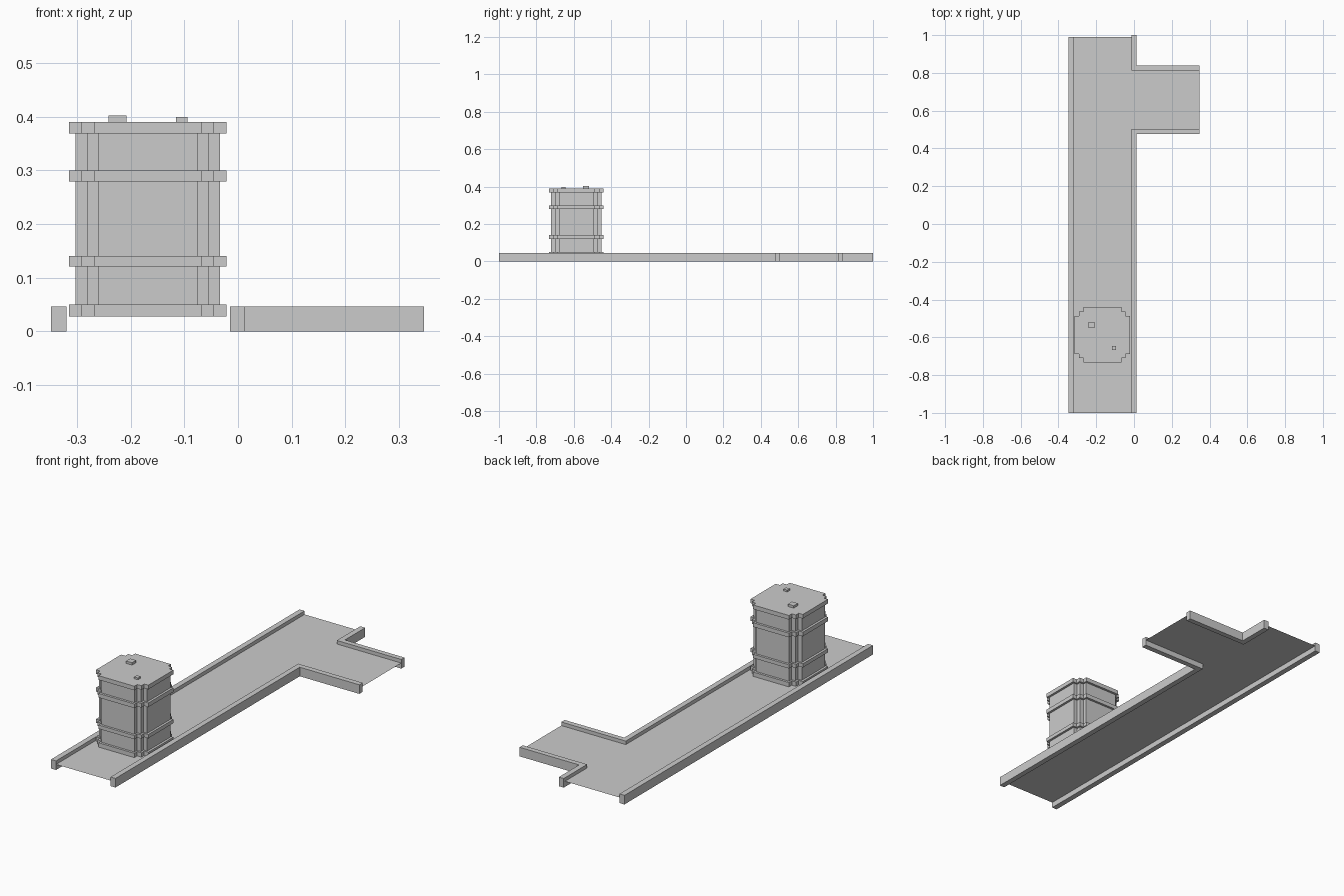
import bpy, bmesh

if "Cube" in bpy.data.objects:
    bpy.data.objects.remove(bpy.data.objects["Cube"])


def finish(name, bm):
    bmesh.ops.recalc_face_normals(bm, faces=bm.faces)
    mesh = bpy.data.meshes.new(name)
    bm.to_mesh(mesh)
    bm.free()
    obj = bpy.data.objects.new(name, mesh)
    bpy.context.collection.objects.link(obj)
    return obj


def loft(name, outline, levels, center=(0, 0), bottom=True):
    """Stack scaled copies of a plan outline; levels are (z, scale)."""
    bm = bmesh.new()
    rings = [[bm.verts.new((center[0] + x * s, center[1] + y * s, z))
              for x, y in outline] for z, s in levels]
    n = len(outline)
    for a, b in zip(rings, rings[1:]):
        for i in range(n):
            j = (i + 1) % n
            bm.faces.new((a[i], a[j], b[j], b[i]))
    bm.faces.new(rings[-1])
    if bottom:
        bm.faces.new(rings[0][::-1])
    return finish(name, bm)


def rect(x0, x1, y0, y1):
    return [(x0, y0), (x1, y0), (x1, y1), (x0, y1)]


FLOOR_Z, RAIL_Z = 0.028, 0.046
XL, XL_IN = -0.348, -0.32        # left rail
XR_IN, XR, X_END = -0.0145, 0.013, 0.347   # right rails and branch end
Y0, Y1 = -1.0, 0.99

# Thin walkway floor with a side branch
bm = bmesh.new()
plan = [(XL_IN, Y0), (XR_IN, Y0), (XR_IN, 0.503), (X_END, 0.503),
        (X_END, 0.812), (XR_IN, 0.812), (XR_IN, Y1), (XL_IN, Y1)]
bm.faces.new([bm.verts.new((x, y, FLOOR_Z)) for x, y in plan])
floor = finish("walkway_floor", bm)

# Raised kerbs: one straight, two L-shaped around the branch
rail_levels = [(0, 1), (RAIL_Z, 1)]
loft("left_kerb", rect(XL, XL_IN, Y0, Y1), rail_levels)
loft("right_front_kerb", [(XR_IN, Y0), (XR, Y0), (XR, 0.476), (X_END, 0.476),
                          (X_END, 0.503), (XR_IN, 0.503)], rail_levels)
loft("right_back_kerb", [(XR_IN, 0.812), (X_END, 0.812), (X_END, 0.838),
                         (XR, 0.838), (XR, 1.0), (XR_IN, 1.0)], rail_levels)

# Barrel: square plan with stair-stepped corners, four raised hoops
A, B, C = 0.1465, 0.1235, 0.1005
corner = [(A, C), (B, C), (B, B), (C, B), (C, A)]
barrel_plan = []
for _ in range(4):
    barrel_plan += corner
    corner = [(-y, x) for x, y in corner]

BODY = 0.92
levels = []
for z0, z1 in [(0.028, 0.050), (0.121, 0.140), (0.279, 0.300), (0.369, 0.390)]:
    levels += [(z0, BODY), (z0, 1), (z1, 1), (z1, BODY)]
levels = levels[1:-1]
loft("barrel", barrel_plan, levels, (-0.168, -0.587), bottom=False)

# Bungs on the barrel lid
for name, x, y, h, top in [("large_bung", -0.2245, -0.535, 0.0165, 0.402),
                           ("small_bung", -0.105, -0.656, 0.0105, 0.399)]:
    loft(name, rect(-h, h, -h, h), [(0.39, 1), (top, 1)], (x, y), bottom=False)
